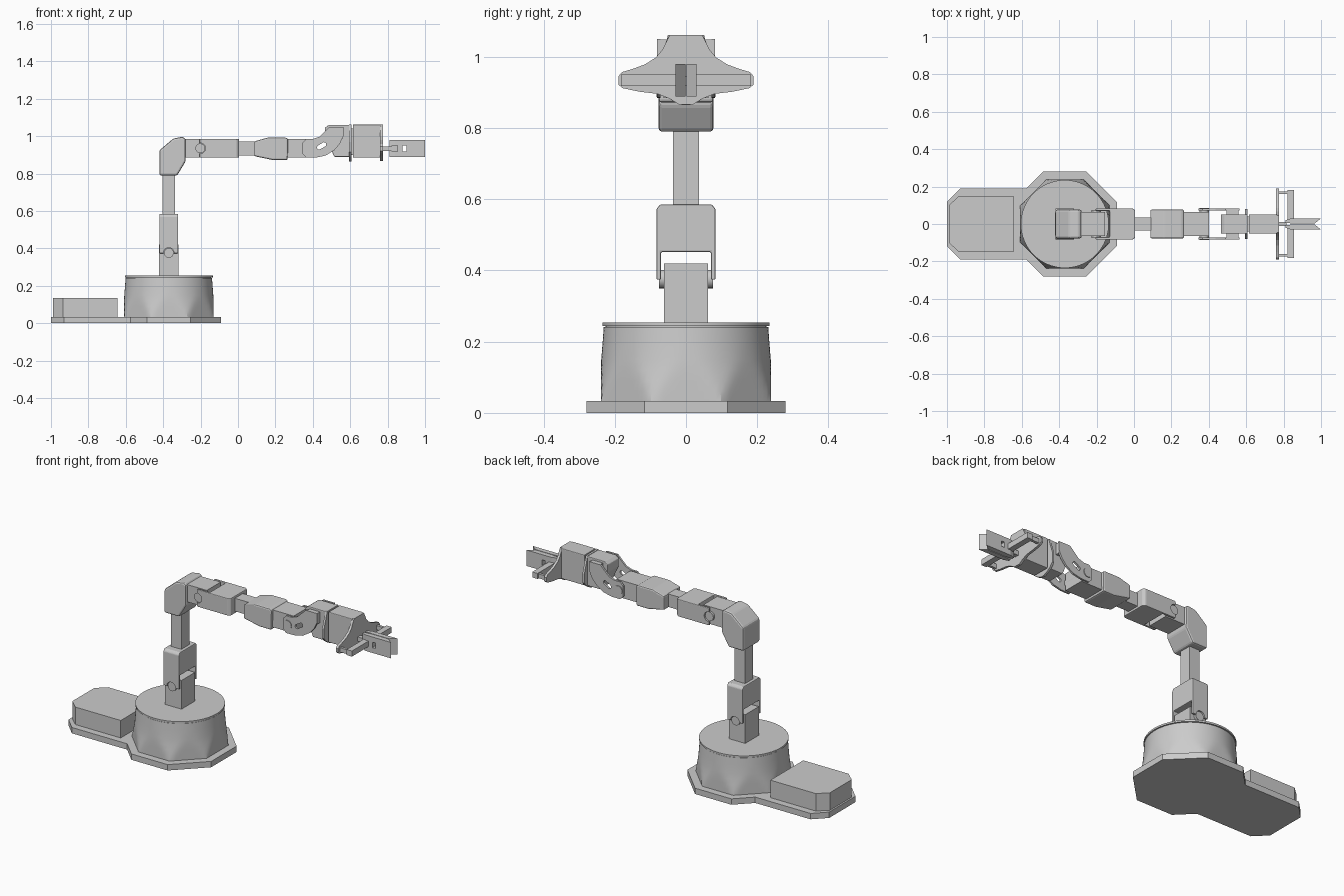
import bpy, bmesh, math
from mathutils import Vector

cube = bpy.data.objects.get("Cube")
if cube:
    bpy.data.objects.remove(cube)

grey = bpy.data.materials.new("plain_grey")
grey.use_nodes = True
COL = (0.6, 0.6, 0.6, 1)
grey.diffuse_color = COL
grey.node_tree.nodes["Principled BSDF"].inputs["Base Color"].default_value = COL


def finish(name, bm, bevel=0.0, smooth=False):
    bmesh.ops.recalc_face_normals(bm, faces=bm.faces)
    if bevel:
        bmesh.ops.bevel(bm, geom=list(bm.edges), offset=bevel, segments=2,
                        profile=0.5, affect='EDGES', clamp_overlap=True)
    me = bpy.data.meshes.new(name)
    bm.to_mesh(me)
    bm.free()
    me.materials.append(grey)
    ob = bpy.data.objects.new(name, me)
    bpy.context.scene.collection.objects.link(ob)
    if smooth:
        bpy.ops.object.select_all(action='DESELECT')
        ob.select_set(True)
        bpy.context.view_layer.objects.active = ob
        bpy.ops.object.shade_smooth_by_angle(angle=math.radians(25))
    return ob


def prism(name, pts, axis, a, b, bevel=0.0, smooth=False):
    """Extrude a 2D outline along an axis from a to b."""
    place = {'x': lambda p, t: (t, p[0], p[1]),
             'y': lambda p, t: (p[0], t, p[1]),
             'z': lambda p, t: (p[0], p[1], t)}[axis]
    bm = bmesh.new()
    lo = [bm.verts.new(place(p, a)) for p in pts]
    hi = [bm.verts.new(place(p, b)) for p in pts]
    bm.faces.new(lo)
    bm.faces.new(hi)
    n = len(pts)
    for i in range(n):
        j = (i + 1) % n
        bm.faces.new((lo[i], lo[j], hi[j], hi[i]))
    return finish(name, bm, bevel, smooth)


def box(name, x0, x1, y0, y1, z0, z1, bevel=0.0):
    return prism(name, [(x0, y0), (x1, y0), (x1, y1), (x0, y1)], 'z', z0, z1, bevel)


def circle(cx, cy, r, n=24):
    return [(cx + r * math.cos(2 * math.pi * i / n),
             cy + r * math.sin(2 * math.pi * i / n)) for i in range(n)]


def mirrored(half):
    """Close an outline given one side of it, mirrored in its first coordinate."""
    return half + [(-u, v) for u, v in reversed(half)]


def cut(ob, cutter):
    cutter.hide_render = True
    mod = ob.modifiers.new("cut", 'BOOLEAN')
    mod.operation = 'DIFFERENCE'
    mod.solver = 'EXACT'
    mod.object = cutter
    bpy.context.view_layer.objects.active = ob
    bpy.ops.object.modifier_apply(modifier=mod.name)
    bpy.data.objects.remove(cutter)


CX = -0.37                      # centre of the turning base
ARM_Z = 0.935                   # height of the horizontal arm

# base plate and control box
k = 0.28 * math.tan(math.pi / 8)
half = [(-1.0, 0.12), (-0.93, 0.19), (CX - 0.206, 0.19), (CX - k, 0.28),
        (CX + k, 0.28), (CX + 0.28, k)]
prism("base_plate", half + [(x, -y) for x, y in reversed(half)], 'z', 0, 0.034)
prism("control_box", [(-0.645, -0.15), (-0.645, 0.15), (-0.935, 0.15), (-0.99, 0.1),
                      (-0.99, -0.1), (-0.935, -0.15)], 'z', 0.03, 0.135)

# drum: flared cone trimmed by eight flats near the bottom
bm = bmesh.new()
N = 96
profile = [(0.034, 0.259), (0.06, 0.253), (0.09, 0.247), (0.12, 0.242),
           (0.15, 0.238), (0.2, 0.234), (0.241, 0.231)]
rings = []
for z, r in profile:
    ring = []
    for i in range(N):
        a = 2 * math.pi * i / N
        off = (a + math.pi / 8) % (math.pi / 4) - math.pi / 8
        rr = min(r, 0.239 / math.cos(off))
        ring.append(bm.verts.new((CX + rr * math.cos(a), rr * math.sin(a), z)))
    rings.append(ring)
for lo, hi in zip(rings, rings[1:]):
    for i in range(N):
        j = (i + 1) % N
        bm.faces.new((lo[i], lo[j], hi[j], hi[i]))
bm.faces.new(rings[0])
bm.faces.new(rings[-1])
finish("drum", bm, smooth=True)
prism("drum_neck", circle(CX, 0, 0.226, 64), 'z', 0.24, 0.245, smooth=True)
prism("turntable", circle(CX, 0, 0.235, 64), 'z', 0.244, 0.254, smooth=True)

# shoulder: post, forked bracket with hinge pin, upper arm
box("shoulder_post", CX - 0.052, CX + 0.052, -0.062, 0.062, 0.25, 0.42)
fork = [(0.07, 0.452), (0.07, 0.374), (0.083, 0.374), (0.083, 0.572), (0.073, 0.585)]
shoulder = prism("shoulder_bracket", mirrored(fork), 'x', CX - 0.05, CX + 0.05, 0.004)
cut(shoulder, prism("cutter", circle(CX, 0.376, 0.028), 'y', -0.2, 0.2))
prism("shoulder_pin", circle(CX, 0.376, 0.026), 'y', -0.076, 0.076, smooth=True)
box("upper_arm", CX - 0.033, CX + 0.033, -0.036, 0.036, 0.57, 0.81)

# elbow housing and the block that leaves it
prism("elbow", [(-0.42, 0.79), (-0.325, 0.79), (-0.28, 0.865), (-0.28, 0.985), (-0.295, 0.997),
                (-0.345, 0.988), (-0.42, 0.925)], 'y', -0.077, 0.077, 0.01)
box("elbow_block", -0.29, -0.155, -0.063, 0.063, 0.885, 0.985)

# forearm: forked bracket with hinge pin, rod, tapered housing
U = [(-0.205, 0.07), (-0.205, 0.083), (-0.008, 0.083), (0.006, 0.073)]
U += [(x, -y) for x, y in reversed(U)] + [(-0.13, -0.07), (-0.13, 0.07)]
forearm = prism("forearm_bracket", U, 'z', 0.885, 0.985, 0.004)
cut(forearm, prism("cutter", circle(-0.202, ARM_Z, 0.028), 'y', -0.2, 0.2))
prism("forearm_pin", circle(-0.202, ARM_Z, 0.026), 'y', -0.076, 0.076, smooth=True)
box("forearm_rod", 0.0, 0.1, -0.036, 0.036, 0.897, 0.972)
prism("forearm_housing", [(0.087, 0.893), (0.19, 0.872), (0.265, 0.872), (0.268, 0.985),
                          (0.255, 0.993), (0.16, 0.993), (0.087, 0.972)],
      'y', -0.077, 0.077, 0.01)
box("wrist_block", 0.26, 0.4, -0.063, 0.063, 0.885, 0.985)
prism("wrist_pin", circle(0.375, ARM_Z, 0.026), 'y', -0.086, 0.086, smooth=True)

# wrist side arms, each with a slanted slot
side = [(0.345, 0.905), (0.365, 0.885), (0.42, 0.886), (0.47, 0.897), (0.515, 0.925),
        (0.545, 0.96), (0.563, 1.0), (0.563, 1.05), (0.49, 1.05), (0.465, 1.025),
        (0.435, 0.997), (0.4, 0.985), (0.365, 0.985), (0.345, 0.965)]
ux, uz = math.cos(0.55), math.sin(0.55)
slot = []
for i in range(16):
    a = 2 * math.pi * i / 16 + 0.01
    u, v = 0.012 * math.cos(a), 0.012 * math.sin(a)
    u += 0.015 if u > 0 else -0.015
    slot.append((0.447 + u * ux - v * uz, 0.948 + u * uz + v * ux))
for s, n in ((1, "left"), (-1, "right")):
    arm = prism("wrist_arm_" + n, side, 'y', s * 0.071, s * 0.082)
    cut(arm, prism("cutter", slot, 'y', -0.2, 0.2))
    box("wrist_pad_" + n, 0.495, 0.56, *sorted((s * 0.045, s * 0.073)), 0.985, 1.048)

# wrist motor, flange and hand motor
prism("wrist_motor", [(0.465, 1.0), (0.515, 0.89), (0.6, 0.89), (0.6, 1.06), (0.485, 1.06),
                      (0.465, 1.045)], 'y', -0.052, 0.052, 0.004)
flange = [(0.05, 1.062), (0.06, 1.03), (0.08, 0.97), (0.08, 0.915), (0.06, 0.892),
          (0.035, 0.875), (0.012, 0.865)]
prism("wrist_flange", mirrored(flange), 'x', 0.594, 0.606)
box("flange_spacer", 0.6, 0.62, -0.04, 0.04, 0.9, 1.04)
box("hand_motor", 0.614, 0.765, -0.052, 0.052, 0.886, 1.062, 0.004)

# winged hand plate
wing = [(0.045, 1.062), (0.054, 1.045), (0.066, 1.02), (0.085, 0.998), (0.115, 0.979),
        (0.15, 0.966), (0.18, 0.957), (0.19, 0.945), (0.19, 0.922), (0.178, 0.912),
        (0.13, 0.902), (0.08, 0.896), (0.045, 0.882), (0.02, 0.866)]
prism("hand_plate", mirrored(wing), 'x', 0.76, 0.774)

# gripper: rails, cross bars and the two fingers
box("gripper_hub", 0.77, 0.815, -0.012, 0.012, 0.92, 0.945)
for s, n in ((1, "left"), (-1, "right")):
    box("gripper_rail_" + n, 0.77, 0.83, *sorted((s * 0.16, s * 0.175)), 0.92, 0.945)
    box("gripper_bar_" + n, 0.822, 0.856, *sorted((s * 0.015, s * 0.182)), 0.918, 0.95)
    pts = [(0.81, 0.006), (0.81, 0.02), (0.84, 0.03), (1.0, 0.03), (0.965, 0.002),
           (0.86, 0.002)]
    finger = prism("finger_" + n, [(x, s * y) for x, y in pts], 'z', 0.888, 0.98)
    cut(finger, box("cutter", 0.88, 0.9, -0.2, 0.2, 0.918, 0.95))
